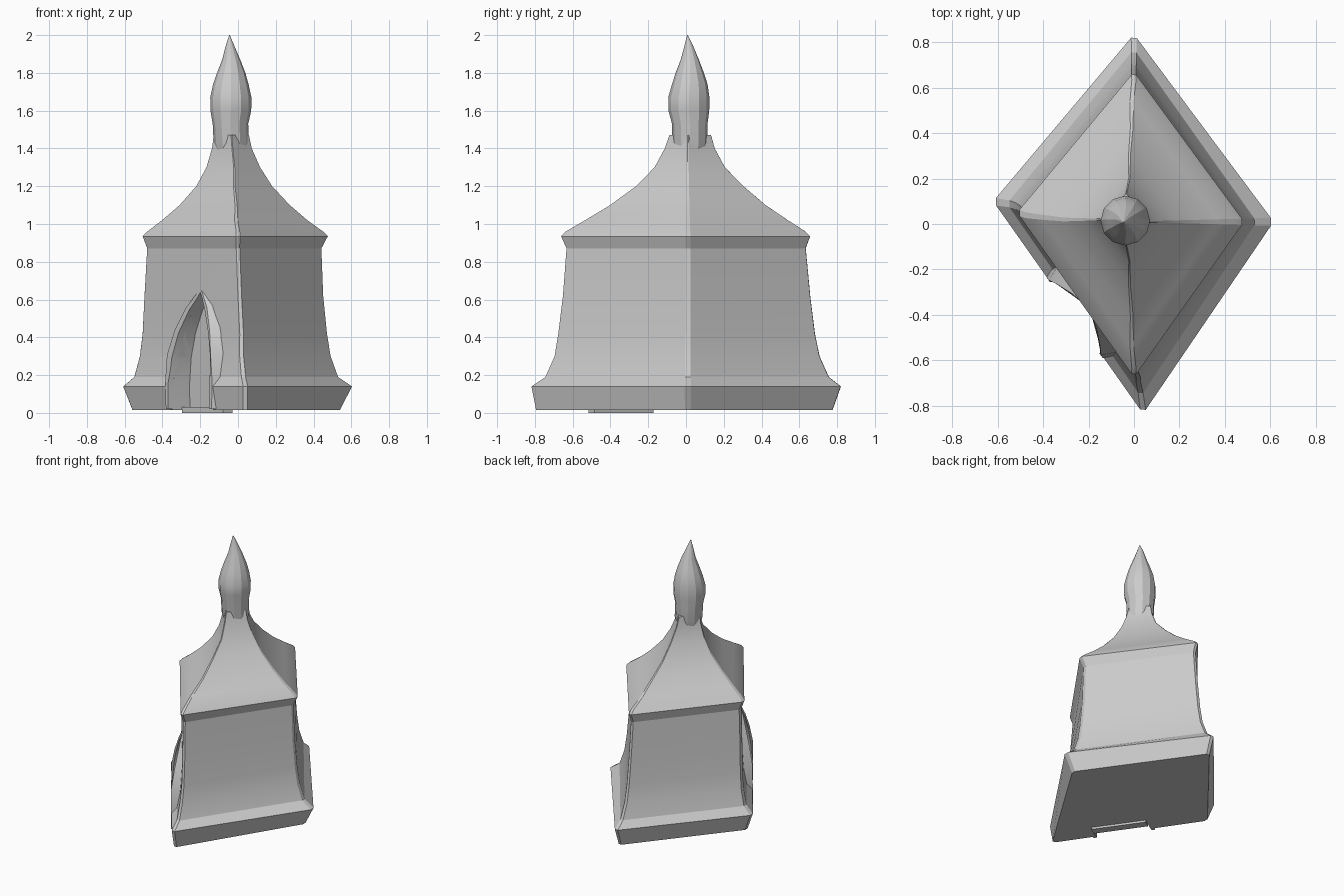
import bpy, bmesh, math
from mathutils import Vector

if "Cube" in bpy.data.objects:
    bpy.data.objects.remove(bpy.data.objects["Cube"])


def loft(name, rings, angle=25):
    """Skin closed rings of equal length, cap both ends."""
    bm = bmesh.new()
    rows = [[bm.verts.new(p) for p in r] for r in rings]
    n = len(rows[0])
    for a, b in zip(rows, rows[1:]):
        for i in range(n):
            j = (i + 1) % n
            bm.faces.new((a[i], a[j], b[j], b[i]))
    bm.faces.new(rows[0][::-1])
    bm.faces.new(rows[-1])
    bmesh.ops.recalc_face_normals(bm, faces=bm.faces)
    me = bpy.data.meshes.new(name)
    bm.to_mesh(me)
    bm.free()
    ob = bpy.data.objects.new(name, me)
    bpy.context.collection.objects.link(ob)
    return ob


def activate(ob):
    bpy.ops.object.select_all(action='DESELECT')
    ob.select_set(True)
    bpy.context.view_layer.objects.active = ob


def smooth(ob, deg):
    activate(ob)
    bpy.ops.object.shade_smooth_by_angle(angle=math.radians(deg))


def cut(ob, tool):
    mod = ob.modifiers.new("cut", 'BOOLEAN')
    mod.operation, mod.solver, mod.object = 'DIFFERENCE', 'EXACT', tool
    activate(ob)
    bpy.ops.object.modifier_apply(modifier=mod.name)


def diamond(z, left, right, front, back, ly=0.0, fx=0.0):
    """Four-cornered plan section, each corner clipped a little."""
    c = [Vector((left, ly, z)), Vector((fx, front, z)),
         Vector((right, 0.01, z)), Vector((0 if z < 1 else fx, back, z))]
    ring = []
    for i in range(4):
        for k in (i - 1, (i + 1) % 4):
            ring.append(c[i].lerp(c[k], 0.02))
    return ring


# Plinth and battered walls: z, left, right, front, back, left y, front x
walls = loft("walls_and_plinth", [diamond(*r) for r in (
    (0.015, -0.57, 0.55, -0.81, 0.79, 0.09, 0.04),
    (0.14, -0.62, 0.615, -0.835, 0.835, 0.10, 0.04),
    (0.19, -0.56, 0.54, -0.76, 0.77, 0.09, 0.03),
    (0.30, -0.53, 0.50, -0.71, 0.72, 0.08, 0.02),
    (0.42, -0.515, 0.48, -0.69, 0.695, 0.07, 0.02),
    (0.62, -0.505, 0.46, -0.665, 0.67, 0.06, 0.01),
    (0.88, -0.49, 0.45, -0.645, 0.645, 0.05, 0.0))])

# Eave and swept roof
roof = loft("roof", [diamond(*r) for r in (
    (0.87, -0.49, 0.45, -0.645, 0.645, 0.05, 0.0),
    (0.935, -0.515, 0.485, -0.675, 0.67, 0.05, 0.0),
    (0.96, -0.49, 0.46, -0.65, 0.645, 0.04, 0.0),
    (1.02, -0.41, 0.375, -0.545, 0.55, 0.03, -0.01),
    (1.10, -0.315, 0.28, -0.41, 0.43, 0.02, -0.01),
    (1.20, -0.225, 0.185, -0.27, 0.31, 0.02, -0.02),
    (1.30, -0.17, 0.12, -0.17, 0.21, 0.02, -0.02),
    (1.40, -0.14, 0.075, -0.115, 0.155, 0.02, -0.03),
    (1.47, -0.13, 0.06, -0.09, 0.135, 0.02, -0.035))])

# Bud-shaped finial: z, radius, centre x, centre y
finial = loft("finial", [
    [(cx + r * math.cos(a * math.tau / 12), cy + r * math.sin(a * math.tau / 12), z)
     for a in range(12)]
    for z, r, cx, cy in (
        (1.36, 0.075, -0.035, 0.02), (1.43, 0.094, -0.035, 0.02),
        (1.53, 0.094, -0.04, 0.02), (1.60, 0.108, -0.038, 0.015),
        (1.67, 0.109, -0.038, 0.015), (1.74, 0.094, -0.038, 0.02),
        (1.80, 0.075, -0.036, 0.02), (1.87, 0.048, -0.036, 0.02),
        (1.94, 0.024, -0.042, 0.015), (2.0, 0.002, -0.045, 0.008))])

# Doorway frame of reference on the front-left wall
ALONG = Vector((0.57, -0.82, 0)).normalized()
OUT = Vector((-0.82, -0.57, 0)).normalized()
CENTRE = 0.19
ARCH = [(0.20, 0.0), (0.205, 0.16), (0.19, 0.30), (0.15, 0.43),
        (0.085, 0.55), (0.0, 0.65)]


def wall_point(s, d, z):
    return ALONG * (CENTRE + s) + OUT * d + Vector((0, 0, z))


def arch(grow, depth, z0):
    """Pointed arch outline; depth is a function of height."""
    half = [(s + grow, z + grow * 0.6 if z else z0) for s, z in ARCH[:-1]]
    top = [(0.0, ARCH[-1][1] + grow)]
    pts = half + top + [(-s, z) for s, z in reversed(half)]
    return [wall_point(s, depth(z), z) for s, z in pts]


def hood_depth(z):
    return 0.45 if z < 0.3 else 0.45 - 0.075 * ((z - 0.3) / 0.35) ** 1.3


# Hood bulging out around the doorway, then the recess cut through both
hood = loft("doorway_hood", [arch(0.06, lambda z: 0.33, 0.02),
                             arch(0.012, hood_depth, 0.02)])
tool = loft("doorway_cutter", [arch(-0.012, lambda z: 0.31, -0.1),
                               arch(-0.012, lambda z: 0.70, -0.1)])
tool.hide_render = True
for part in (walls, hood):
    cut(part, tool)
bpy.data.objects.remove(tool, do_unlink=True)

# Low threshold at the foot of the recess
loft("threshold", [[wall_point(s, d, z) for s, d in
                    ((-0.19, 0.30), (0.19, 0.30), (0.19, 0.36), (-0.19, 0.36))]
                   for z in (0.0, 0.03)])

for part, deg in ((walls, 22), (roof, 22), (hood, 35), (finial, 20)):
    smooth(part, deg)
